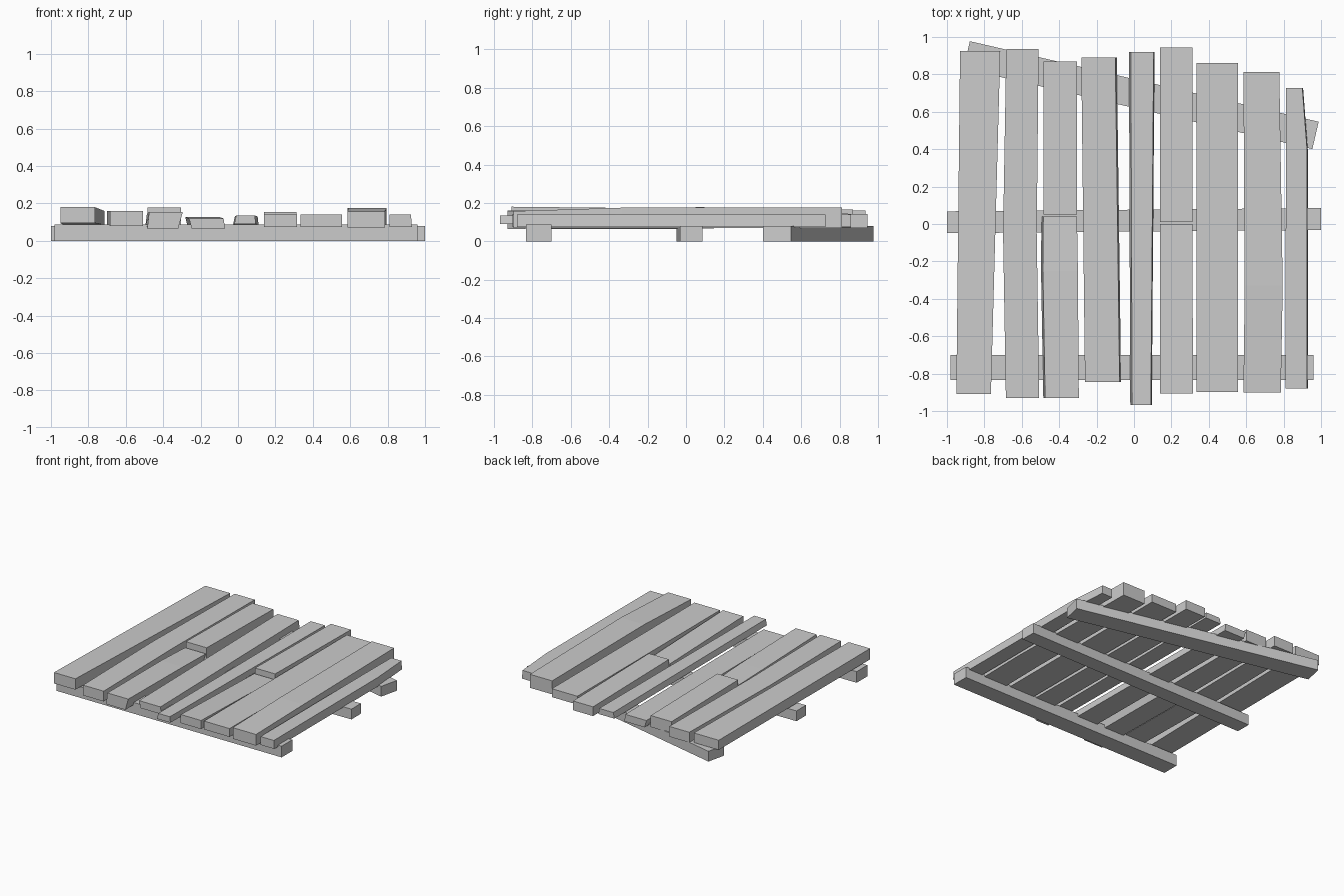
import bpy, bmesh
from math import radians


def loft(name, sections, lean_l=0.0, lean_r=0.0):
    """Board along y. Section: (y, left x, right x, bottom z, top z); leans offset the bottom edges."""
    bm = bmesh.new()
    rings = []
    for y, xl, xr, zb, zt in sections:
        pts = [(xl + lean_l, y, zb), (xr + lean_r, y, zb), (xr, y, zt), (xl, y, zt)]
        rings.append([bm.verts.new(p) for p in pts])
    for a, b in zip(rings, rings[1:]):
        for i in range(4):
            j = (i + 1) % 4
            bm.faces.new((a[i], a[j], b[j], b[i]))
    bm.faces.new(rings[0])
    bm.faces.new(rings[-1])
    bmesh.ops.recalc_face_normals(bm, faces=bm.faces)
    mesh = bpy.data.meshes.new(name)
    bm.to_mesh(mesh)
    bm.free()
    ob = bpy.data.objects.new(name, mesh)
    bpy.context.collection.objects.link(ob)
    return ob


def rail(name, x, y, length, width, height, angle=0.0):
    """Square-cut support beam lying on the ground."""
    ob = loft(name, [(s * width / 2, -length / 2, length / 2, 0, height) for s in (-1, 1)])
    ob.location = (x, y, 0)
    ob.rotation_euler.z = radians(angle)
    return ob


# Support rails
rail("front_rail", -0.01, -0.768, 1.94, 0.133, 0.087)
rail("middle_rail", 0.0, 0.018, 2.0, 0.117, 0.08, 0.5)
rail("back_rail", 0.038, 0.689, 1.914, 0.15, 0.08, -13)

# Deck planks, left to right
loft("plank_1", [(-0.91, -0.95, -0.765, 0.095, 0.18), (0.925, -0.93, -0.715, 0.085, 0.16)])
loft("plank_2", [(-0.93, -0.685, -0.507, 0.08, 0.16), (-0.05, -0.70, -0.52, 0.08, 0.16),
                 (0.935, -0.683, -0.51, 0.08, 0.16)])
loft("plank_3_front", [(-0.93, -0.475, -0.295, 0.065, 0.155), (-0.25, -0.487, -0.3, 0.065, 0.145),
                       (0.04, -0.485, -0.305, 0.065, 0.135)], -0.01, -0.025)
loft("plank_3_back", [(0.05, -0.485, -0.305, 0.075, 0.178), (0.87, -0.485, -0.305, 0.075, 0.165)])
loft("plank_4", [(-0.845, -0.262, -0.077, 0.065, 0.12), (0.89, -0.282, -0.1, 0.07, 0.127)], 0.015, 0.008)
loft("plank_5", [(-0.968, -0.01, 0.09, 0.09, 0.135), (0.92, -0.017, 0.105, 0.085, 0.13)], -0.01, 0.005)
loft("plank_6_front", [(-0.905, 0.14, 0.315, 0.075, 0.142), (0.0, 0.14, 0.313, 0.07, 0.115)])
loft("plank_6_back", [(0.01, 0.14, 0.313, 0.075, 0.155), (0.945, 0.14, 0.312, 0.07, 0.142)])
loft("plank_7", [(-0.897, 0.335, 0.555, 0.075, 0.14), (0.86, 0.335, 0.555, 0.075, 0.14)])
loft("plank_8", [(-0.90, 0.585, 0.785, 0.07, 0.157), (-0.33, 0.592, 0.795, 0.07, 0.175),
                 (0.813, 0.585, 0.777, 0.07, 0.175)])
loft("plank_9", [(-0.88, 0.81, 0.925, 0.075, 0.14), (0.4, 0.812, 0.925, 0.075, 0.142),
                 (0.728, 0.812, 0.90, 0.075, 0.14)], 0.0, 0.004)
